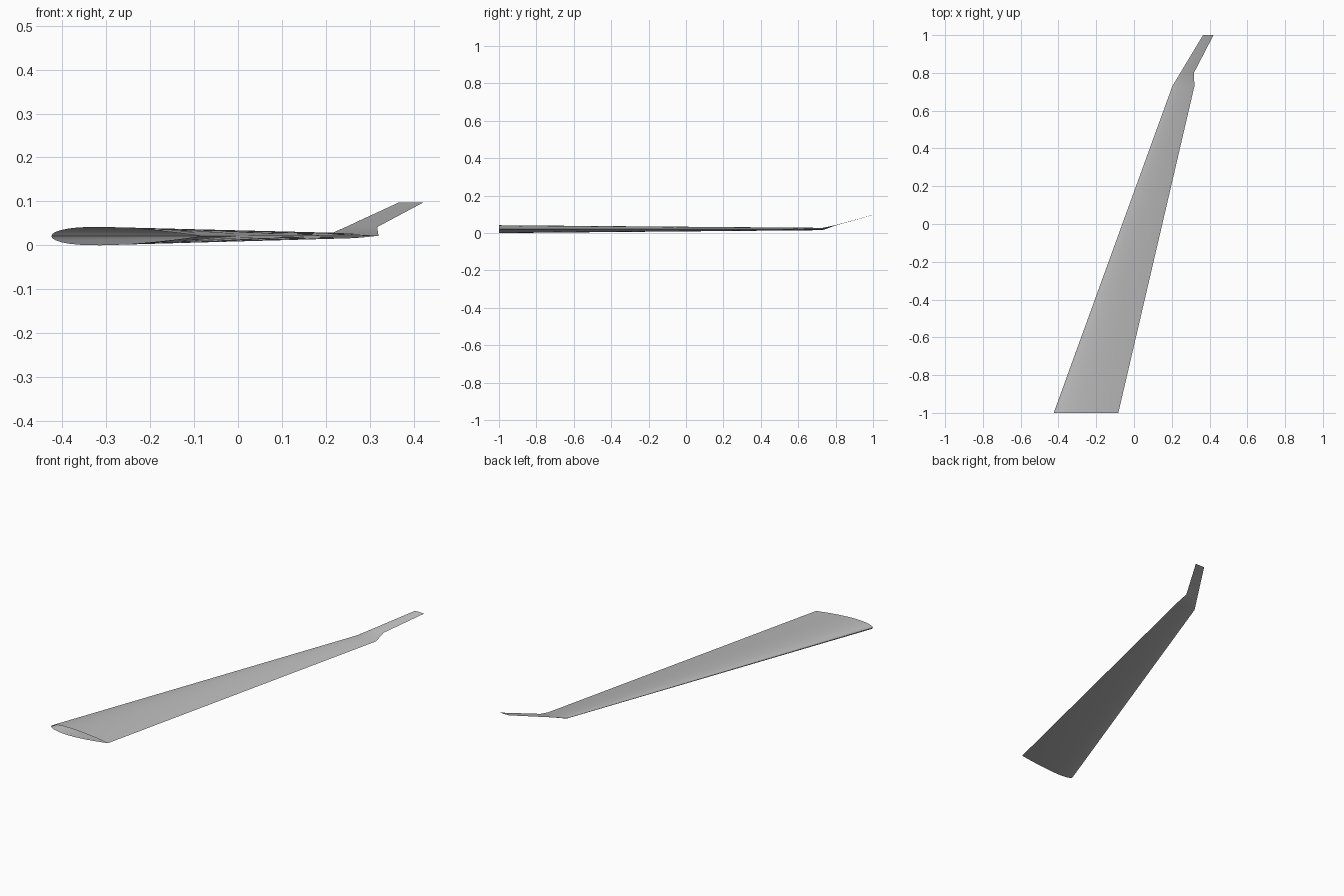
import bpy
import bmesh
import math

# Remove the default object
cube = bpy.data.objects.get("Cube")
if cube:
    bpy.data.objects.remove(cube, do_unlink=True)

# Painted metal
grey = bpy.data.materials.new("light_grey")
grey.use_nodes = True
colour = (0.5, 0.5, 0.5, 1)
grey.diffuse_color = colour
bsdf = next(n for n in grey.node_tree.nodes if n.type == 'BSDF_PRINCIPLED')
bsdf.inputs["Base Color"].default_value = colour


def half_thickness(t):
    """Symmetric aerofoil, closed at the trailing edge, peak near 30% chord."""
    return 5 * (0.2969 * math.sqrt(t) - 0.126 * t - 0.3516 * t ** 2
                + 0.2843 * t ** 3 - 0.1036 * t ** 4)


def aerofoil(steps=18):
    """Unit loop: trailing edge, over the top to the nose, back underneath."""
    loop = []
    for i in range(2 * steps):
        a = math.pi * i / steps
        t = (1 + math.cos(a)) / 2
        side = 0 if i in (0, steps) else (1 if i < steps else -1)
        loop.append((t, side * half_thickness(t)))
    return loop


# Stations: y, leading edge x, trailing edge x, middle z, thickness
stations = [
    (-1.00, -0.425, -0.083, 0.021, 0.042),
    (0.73, 0.203, 0.320, 0.0218, 0.0125),
    (0.80, 0.245, 0.317, 0.0415, 0.002),
    (1.00, 0.365, 0.421, 0.097, 0.001),
]

# Loft the wing and its raised tip; the root stays open
bm = bmesh.new()
rings = []
for y, lead, trail, z, thick in stations:
    rings.append([bm.verts.new((lead + (trail - lead) * t, y, z + h * thick))
                  for t, h in aerofoil()])
count = len(rings[0])
for a, b in zip(rings, rings[1:]):
    for i in range(count):
        j = (i + 1) % count
        bm.faces.new((a[j], a[i], b[i], b[j]))
bm.faces.new(rings[-1])
bmesh.ops.recalc_face_normals(bm, faces=bm.faces)
# Make sure the upper skin faces up
bm.normal_update()
if sum(f.normal.z * f.calc_center_median().z * f.calc_area() for f in bm.faces) < 0:
    bmesh.ops.reverse_faces(bm, faces=bm.faces)

mesh = bpy.data.meshes.new("wing")
bm.to_mesh(mesh)
bm.free()
mesh.materials.append(grey)
wing = bpy.data.objects.new("wing", mesh)
bpy.context.collection.objects.link(wing)

# Smooth skin with a crisp trailing edge
bpy.ops.object.select_all(action='DESELECT')
wing.select_set(True)
bpy.context.view_layer.objects.active = wing
bpy.ops.object.shade_smooth_by_angle(angle=math.radians(40))
